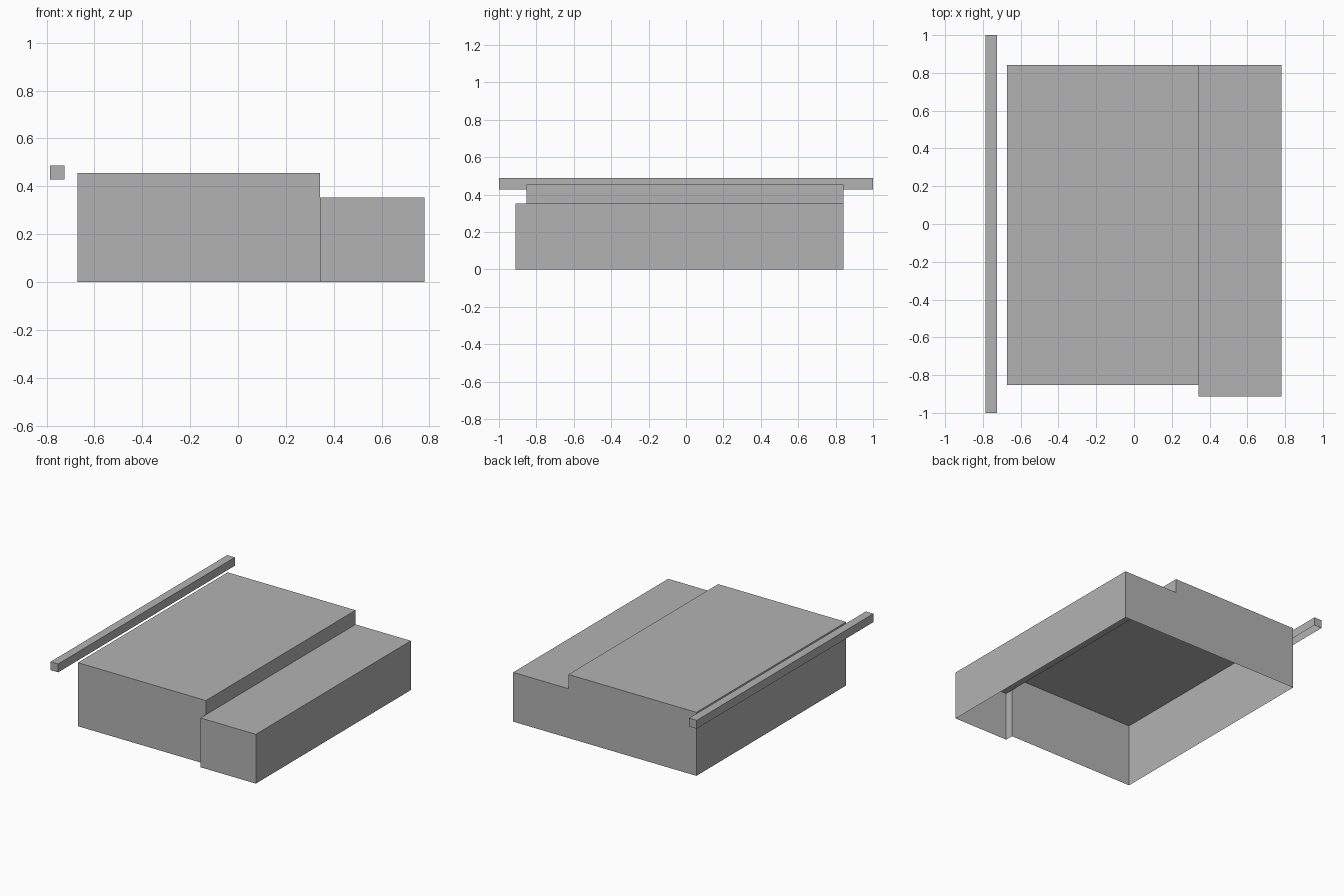
import bpy
import bmesh

cube = bpy.data.objects.get("Cube")
if cube:
    bpy.data.objects.remove(cube, do_unlink=True)

grey = bpy.data.materials.new("plain grey")
grey.use_nodes = True
grey.diffuse_color = (0.45, 0.45, 0.45, 1)
grey.node_tree.nodes["Principled BSDF"].inputs["Base Color"].default_value = grey.diffuse_color


def add_face(bm, points):
    bm.faces.new([bm.verts.new(p) for p in points])


def wall(bm, a, b, low, high):
    """Upright panel facing right of the way from b to a."""
    add_face(bm, [(*a, low), (*b, low), (*b, high), (*a, high)])


def roof(bm, x0, x1, y0, y1, z):
    add_face(bm, [(x0, y0, z), (x1, y0, z), (x1, y1, z), (x0, y1, z)])


def finish(name, bm):
    bmesh.ops.remove_doubles(bm, verts=bm.verts[:], dist=0.0005)
    mesh = bpy.data.meshes.new(name)
    bm.to_mesh(mesh)
    bm.free()
    mesh.materials.append(grey)
    bpy.context.collection.objects.link(bpy.data.objects.new(name, mesh))


# Main dimensions
left, step, right = -0.672, 0.342, 0.78
front_high, front_low, back = -0.852, -0.912, 0.842
high, low = 0.455, 0.353

# Stepped block: a thin shell, open underneath
body = bmesh.new()
outline = [(left, back, high), (left, front_high, high), (step, front_high, high),
           (step, front_low, low), (right, front_low, low), (right, back, low)]
for (ax, ay, ah), (bx, by, bh) in zip(outline, outline[1:]):
    wall(body, (ax, ay), (bx, by), 0, min(ah, bh))
wall(body, (step, front_high), (step, back), low, high)
add_face(body, [(right, back, 0), (left, back, 0), (left, back, high),
                (step, back, high), (step, back, low), (right, back, low)])
roof(body, left, step, front_high, back, high)
roof(body, step, right, front_low, back, low)
finish("stepped_block", body)

# Floating side rail, also open underneath
rail = bmesh.new()
x0, x1, y0, y1, z0, z1 = -0.785, -0.725, -1, 1, 0.428, 0.488
corners = [(x0, y0), (x1, y0), (x1, y1), (x0, y1)]
for a, b in zip(corners, corners[1:] + corners[:1]):
    wall(rail, a, b, z0, z1)
roof(rail, x0, x1, y0, y1, z1)
finish("side_rail", rail)
